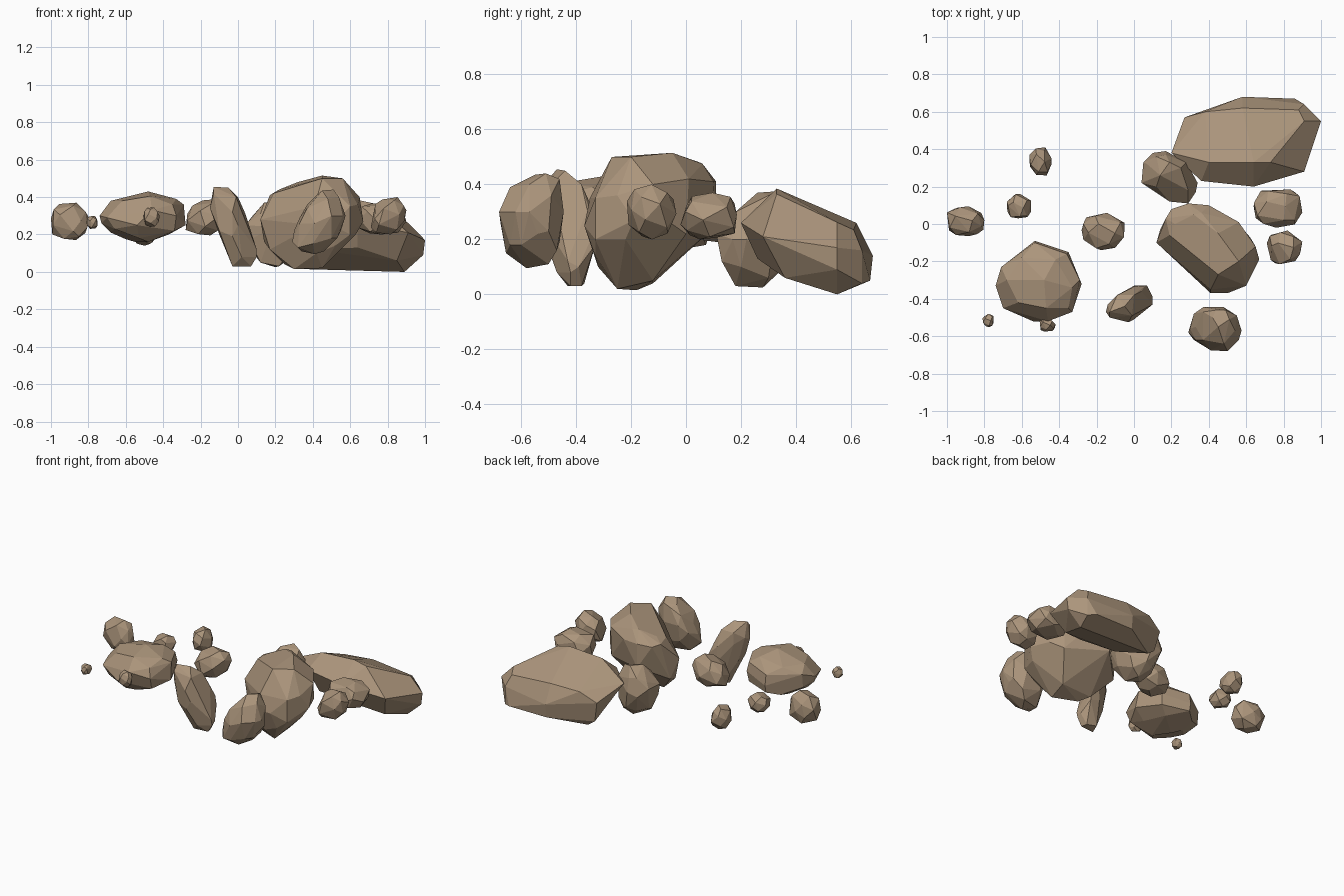
import bpy, bmesh, math, random
from mathutils import Vector

stone = bpy.data.materials.new("tan_stone")
stone.diffuse_color = (0.41, 0.30, 0.20, 1)


def make_rock(name, points):
    """Faceted convex stone from its corner points."""
    bm = bmesh.new()
    for p in points:
        bm.verts.new(p)
    hull = bmesh.ops.convex_hull(bm, input=bm.verts[:])
    inner = {v for v in hull["geom_interior"] if isinstance(v, bmesh.types.BMVert)}
    bmesh.ops.delete(bm, geom=list(inner), context='VERTS')
    bmesh.ops.dissolve_limit(bm, angle_limit=math.radians(8),
                             verts=bm.verts[:], edges=bm.edges[:])
    bmesh.ops.recalc_face_normals(bm, faces=bm.faces[:])
    me = bpy.data.meshes.new(name)
    bm.to_mesh(me)
    bm.free()
    me.materials.append(stone)
    ob = bpy.data.objects.new(name, me)
    bpy.context.collection.objects.link(ob)


def pebble(name, lo, hi, seed, count=22, tilt=0.0):
    """Irregular, slightly boxy pebble filling a bounding box."""
    rnd = random.Random(seed)
    pts = []
    for i in range(count):
        z = 1 - 2 * (i + 0.5) / count
        a = i * 2.39996 + rnd.uniform(-0.3, 0.3)
        r = math.sqrt(1 - z * z)
        k = rnd.uniform(0.96, 1.06)
        x, y, z = (math.copysign(abs(c) ** 0.88, c) * k
                   for c in (r * math.cos(a), r * math.sin(a), z))
        pts.append(Vector((x + tilt * z, y, z)))
    for ax in range(3):
        a, b = min(p[ax] for p in pts), max(p[ax] for p in pts)
        for p in pts:
            p[ax] = lo[ax] + (p[ax] - a) / (b - a) * (hi[ax] - lo[ax])
    make_rock(name, pts)


# Long slab sloping down to the back right
make_rock("slab_rock", [
    (.40, .33, .37), (.64, .33, .385), (.73, .33, .365), (.38, .60, .25), (.58, .62, .26),
    (.88, .61, .235), (.27, .57, .19), (.91, .55, .262), (.36, .23, .28), (.64, .20, .26),
    (.91, .28, .21), (.20, .38, .27), (1.0, .55, .17), (.99, .55, .09), (.91, .64, .04),
    (.91, .64, .16), (.58, .68, .14), (.86, .67, .05), (.58, .67, .05), (.30, .55, .05),
    (.89, .55, .0), (.35, .55, .015), (.64, .26, .13), (.85, .36, .06), (.40, .30, .12)])

# Stone leaning on the slab
make_rock("leaning_rock", [
    (.14, .26, .37), (.19, .33, .375), (.12, .20, .31), (.25, .30, .36), (.04, .22, .25),
    (.05, .33, .25), (.10, .38, .20), (.17, .39, .22), (.28, .33, .28), (.34, .22, .20),
    (.33, .17, .20), (.29, .11, .22), (.19, .12, .24), (.09, .27, .09), (.12, .20, .05),
    (.22, .18, .03), (.20, .28, .025), (.26, .30, .06), (.30, .20, .10), (.28, .13, .12),
    (.07, .32, .29), (.12, .36, .32), (.17, .37, .31), (.29, .31, .13), (.14, .33, .08),
    (.06, .21, .17), (.20, .36, .10), (.29, .18, .30)])

# Large upright boulder
make_rock("main_boulder", [
    (.22, .00, .44), (.45, -.05, .515), (.56, -.20, .50), (.45, -.27, .50), (.32, .05, .48),
    (.12, -.10, .28), (.17, .03, .41), (.20, .08, .40), (.29, .11, .41), (.29, .11, .25),
    (.40, .10, .41), (.56, .01, .42), (.65, -.12, .40), (.67, -.19, .27), (.60, -.33, .35),
    (.50, -.37, .25), (.41, -.37, .25), (.41, -.35, .35), (.60, -.33, .20), (.17, -.13, .12),
    (.56, .00, .22), (.30, -.18, .015), (.45, -.25, .02), (.42, -.32, .10), (.25, -.12, .04),
    (.47, -.12, .05), (.14, -.03, .16), (.61, -.16, .44), (.64, -.25, .36), (.36, .06, .475),
    (.19, -.06, .42), (.63, -.22, .20), (.56, -.20, .13), (.62, -.07, .27), (.52, -.33, .14)])

# Egg-like stone at the front
make_rock("front_rock", [
    (.42, -.50, .41), (.44, -.46, .40), (.49, -.46, .42), (.51, -.51, .44), (.45, -.55, .435),
    (.29, -.58, .16), (.30, -.56, .22), (.32, -.48, .25), (.37, -.445, .30), (.48, -.445, .30),
    (.55, -.49, .36), (.575, -.57, .30), (.56, -.62, .30), (.50, -.68, .30), (.41, -.675, .26),
    (.48, -.64, .39), (.54, -.57, .40), (.32, -.62, .13), (.34, -.53, .11), (.41, -.58, .095),
    (.46, -.50, .11), (.55, -.54, .22), (.50, -.64, .18), (.37, -.62, .34), (.55, -.50, .23),
    (.53, -.60, .18), (.50, -.47, .16), (.37, -.46, .19), (.37, -.47, .36), (.33, -.62, .26),
    (.40, -.655, .15), (.33, -.55, .29)])

# Wide low boulder on the left
make_rock("left_boulder", [
    (-.53, -.09, .27), (-.35, -.15, .30), (-.28, -.32, .25), (-.29, -.30, .36),
    (-.33, -.47, .30), (-.46, -.52, .33), (-.54, -.52, .25), (-.70, -.45, .29),
    (-.74, -.33, .30), (-.73, -.33, .26), (-.71, -.23, .34), (-.68, -.30, .38),
    (-.60, -.18, .38), (-.48, -.30, .43), (-.57, -.32, .41), (-.42, -.19, .40),
    (-.33, -.34, .39), (-.47, -.45, .405), (-.62, -.42, .38), (-.37, -.35, .20),
    (-.48, -.40, .16), (-.55, -.30, .16), (-.68, -.33, .21), (-.42, -.20, .19), (-.60, -.16, .20),
    (-.71, -.24, .25), (-.36, -.16, .36), (-.36, -.16, .23), (-.53, -.10, .34), (-.53, -.10, .22),
    (-.60, -.25, .175), (-.53, -.45, .18), (-.66, -.44, .23), (-.34, -.44, .22), (-.35, -.45, .36)])

# Tall tilted shard
make_rock("tilted_shard", [
    (-.13, -.47, .455), (-.05, -.44, .45), (-.13, -.50, .42), (-.15, -.47, .34),
    (-.14, -.43, .36), (-.09, -.38, .40), (.00, -.38, .40), (.00, -.33, .20), (.04, -.36, .31),
    (.07, -.33, .18), (.10, -.39, .10), (.10, -.42, .08), (.07, -.42, .03), (-.03, -.43, .03),
    (-.01, -.37, .04), (.06, -.38, .03), (-.03, -.525, .32), (.00, -.51, .25), (-.10, -.50, .22),
    (.02, -.47, .08), (-.03, -.47, .10), (-.10, -.42, .20), (-.01, -.49, .40), (.06, -.45, .22),
    (.10, -.43, .12), (.00, -.335, .30), (.06, -.33, .24), (-.09, -.38, .32), (-.06, -.38, .17),
    (-.03, -.51, .19)])

# Small scattered stones: name, low corner, high corner, seed, points, tilt
small = [
    ("middle_stone", (-.28, -.14, .195), (-.05, .06, .39), 3, 22, 0.2),
    ("far_left_stone", (-1.0, -.065, .17), (-.80, .095, .37), 5, 22, 0),
    ("back_left_pebble", (-.68, .03, .19), (-.55, .16, .31), 7, 20, 0),
    ("back_pebble", (-.56, .26, .14), (-.44, .41, .29), 9, 20, 0),
    ("front_left_pebble", (-.81, -.55, .23), (-.75, -.48, .30), 11, 18, 0),
    ("front_middle_pebble", (-.505, -.575, .24), (-.42, -.50, .345), 13, 20, 0),
    ("right_stone", (.64, -.02, .20), (.90, .185, .37), 15, 24, 0),
    ("right_front_stone", (.71, -.215, .20), (.90, -.035, .40), 17, 22, 0.2)]
for s in small:
    pebble(*s)
